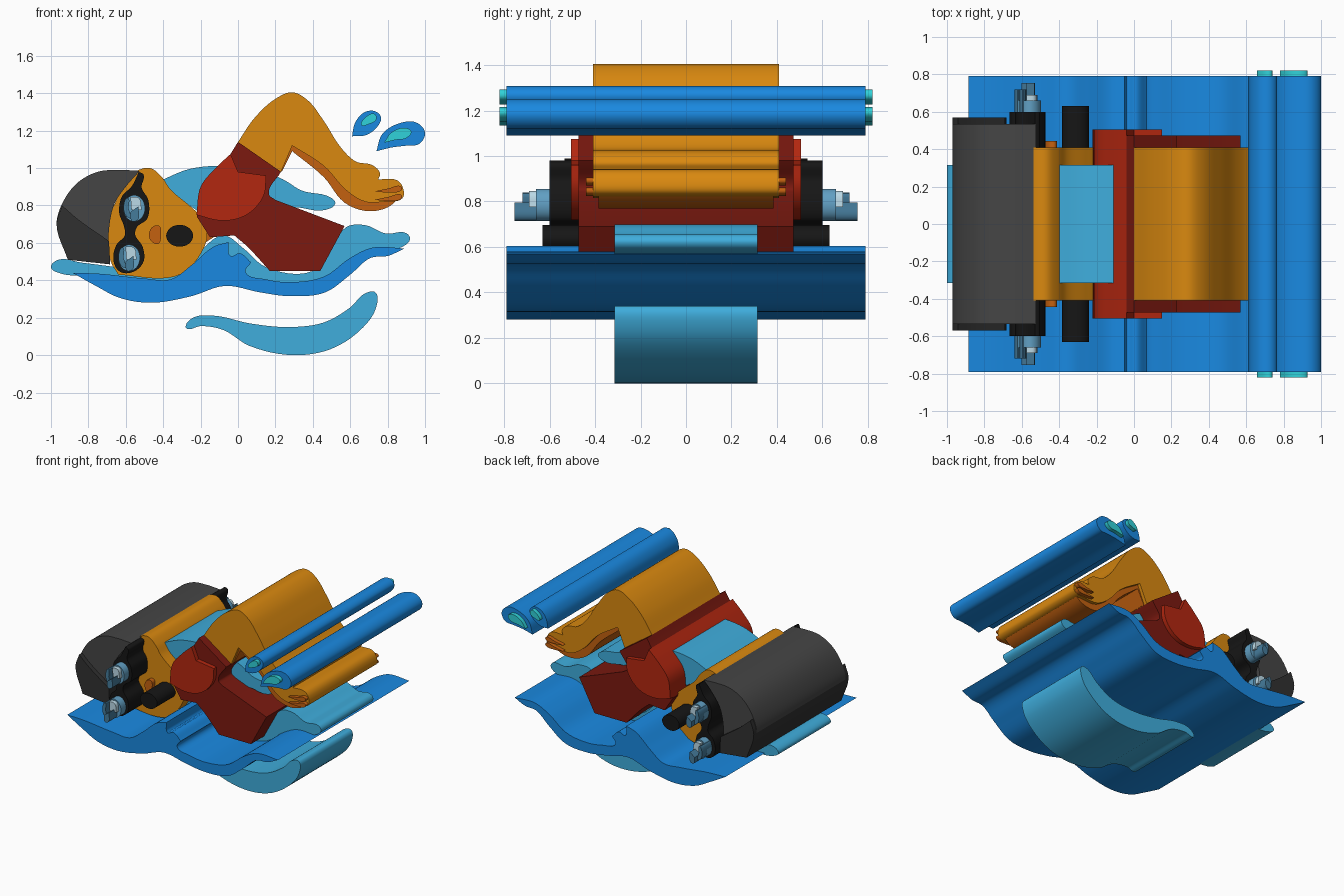
import bpy, bmesh, math
from mathutils import Vector
from mathutils.geometry import interpolate_bezier

COL = {"sky": (.05, .42, .72), "blue": (.01, .25, .75), "cyan": (.03, .65, .7),
       "skin": (.7, .25, .005), "shade": (.55, .12, .005), "red": (.45, .02, .005),
       "dark_red": (.2, .01, .005), "grey": (.06, .06, .06), "dark_grey": (.03, .03, .03),
       "black": (.008, .008, .008), "lens": (.12, .35, .55), "lens_dark": (.06, .2, .33),
       "lens_light": (.5, .7, .8)}
MATS = {}
for key, rgb in COL.items():
    MATS[key] = bpy.data.materials.new(key)
    MATS[key].diffuse_color = (*rgb, 1)
C = 1  # third value in a point marks a sharp corner


def smooth_loop(pts, steps=6):
    """Closed bezier outline through the points."""
    n = len(pts)
    P = [Vector((p[0], 0, p[1])) for p in pts]

    def tangent(i):
        if len(pts[i]) > 2:
            return None
        a, b = P[i] - P[i - 1], P[(i + 1) % n] - P[i]
        return (a.normalized() + b.normalized()).normalized()

    out = []
    for i in range(n):
        j = (i + 1) % n
        d = (P[j] - P[i]).length / 3
        ti, tj = tangent(i), tangent(j)
        if ti is None and tj is None:
            out.append(P[i])
            continue
        h1 = P[i] + ti * d if ti else P[i].lerp(P[j], 1 / 3)
        h2 = P[j] - tj * d if tj else P[j].lerp(P[i], 1 / 3)
        out += interpolate_bezier(P[i], h1, h2, P[j], steps + 1)[:-1]
    return out


def slab(name, mat, depth, pts):
    """Outline in XZ extruded from -depth to +depth along Y."""
    bm = bmesh.new()
    verts = [bm.verts.new((p.x, -depth, p.z)) for p in smooth_loop(pts)]
    face = bm.faces.new(verts)
    ext = bmesh.ops.extrude_face_region(bm, geom=[face], use_keep_orig=True)
    moved = [e for e in ext["geom"] if isinstance(e, bmesh.types.BMVert)]
    bmesh.ops.translate(bm, verts=moved, vec=(0, 2 * depth, 0))
    bmesh.ops.recalc_face_normals(bm, faces=bm.faces)
    mesh = bpy.data.meshes.new(name)
    bm.to_mesh(mesh)
    bm.free()
    ob = bpy.data.objects.new(name, mesh)
    bpy.context.collection.objects.link(ob)
    mesh.materials.append(MATS[mat])
    bpy.ops.object.select_all(action='DESELECT')
    ob.select_set(True)
    bpy.context.view_layer.objects.active = ob
    bpy.ops.object.shade_smooth_by_angle(angle=math.radians(30))
    return ob


def oval(cx, cz, rx, rz, n=8):
    return [(cx + rx * math.cos(t), cz + rz * math.sin(t))
            for t in (2 * math.pi * i / n for i in range(n))]


# Water
slab("back_wave", "sky", .315, [
    (-1, .47), (-.96, .51), (-.84, .495), (-.65, .47), (-.4, .43), (-.22, .54), (-.08, .64),
    (.03, .57), (.15, .47), (.4, .45), (.5, .57), (.58, .685), (.68, .695), (.79, .65),
    (.9, .652), (.92, .62), (.87, .575), (.73, .55), (.57, .46), (.28, .35), (0, .43),
    (-.4, .34), (-.75, .42), (-.96, .44)])
slab("front_wave", "blue", .79, [
    (-.885, .44, C), (-.74, .435), (-.5, .41), (-.36, .405), (-.25, .48), (-.13, .58),
    (-.05, .605, C), (-.04, .53), (.01, .545), (.07, .495, C), (.04, .445), (.15, .405),
    (.28, .39), (.46, .42), (.6, .52), (.72, .575), (.89, .57, C), (.8, .53), (.71, .52),
    (.6, .43), (.465, .335), (.28, .315), (.12, .335), (-.07, .37), (-.25, .315),
    (-.46, .28), (-.63, .305), (-.76, .37)])
slab("low_wave", "sky", .315, [
    (-.28, .15), (-.24, .2), (-.12, .21), (.06, .17), (.28, .15), (.46, .175), (.6, .255),
    (.68, .33), (.735, .335), (.735, .245), (.65, .13), (.49, .03), (.29, 0), (.06, .05),
    (-.08, .135), (-.2, .155), (-.27, .14)])
slab("back_splash", "sky", .315, [
    (-.41, .935, C), (-.26, .995), (-.07, 1.012), (.1, .99), (.24, .94), (.34, .88), (.5, .84),
    (.52, .81), (.46, .775), (.3, .79), (.1, .75), (-.2, .76, C), (-.34, .86)])

# Drops with highlights
slab("large_drop", "blue", .79, [
    (.74, 1.09, C), (.77, 1.18), (.85, 1.235), (.95, 1.245), (1, 1.19), (.97, 1.13),
    (.9, 1.12), (.82, 1.11)])
slab("small_drop", "blue", .79, [
    (.61, 1.17, C), (.625, 1.24), (.67, 1.295), (.73, 1.305), (.765, 1.27), (.735, 1.21),
    (.68, 1.175)])
slab("large_drop_highlight", "cyan", .82, [
    (.78, 1.135, C), (.82, 1.19), (.89, 1.215), (.927, 1.195), (.9, 1.16), (.84, 1.15)])
slab("small_drop_highlight", "cyan", .82, [
    (.66, 1.23), (.68, 1.27), (.73, 1.29), (.74, 1.26), (.7, 1.235)])

# Head
slab("face", "skin", .41, [
    (-.54, .985), (-.47, 1), (-.41, .955), (-.36, .885), (-.26, .8), (-.2, .74), (-.165, .64),
    (-.2, .54), (-.28, .45), (-.36, .415), (-.64, .43, C), (-.68, .5), (-.7, .67),
    (-.65, .83), (-.6, .92)])
slab("neck", "shade", .38, [
    (-.24, .76, C), (-.12, .66, C), (-.13, .63, C), (-.21, .58, C), (-.3, .43, C),
    (-.48, .425, C), (-.4, .5, C)])
slab("nose", "shade", .445, [
    (-.475, .655), (-.45, .69), (-.42, .69), (-.412, .64), (-.425, .595), (-.465, .61)])
slab("open_mouth", "black", .63, oval(-.312, .638, .072, .058))
slab("cap", "grey", .535, [
    (-.97, .7), (-.94, .81), (-.86, .92), (-.75, .98), (-.64, .99), (-.525, .985, C),
    (-.6, .9), (-.66, .81), (-.69, .67), (-.69, .49, C), (-.91, .51, C)])
slab("cap_side", "dark_grey", .57, [
    (-.97, .7), (-.94, .8, C), (-.86, .73), (-.69, .61, C), (-.683, .485, C), (-.91, .51, C)])

# Goggles
slab("goggle_frame", "black", .6, [
    (-.53, .98, C), (-.505, .965), (-.515, .895), (-.48, .83), (-.485, .73), (-.54, .685),
    (-.55, .645), (-.51, .58), (-.505, .5), (-.56, .445), (-.63, .445), (-.665, .5),
    (-.65, .59), (-.605, .64), (-.61, .69), (-.635, .76), (-.62, .85), (-.57, .9)])
for tag, cx, cz in (("upper", -.555, .785), ("lower", -.582, .52)):
    slab(tag + "_lens", "lens", .66, oval(cx, cz, .058, .071))
    slab(tag + "_lens_shade", "lens_dark", .72, [
        (cx - .056, cz + .02), (cx - .035, cz + .055), (cx - .03, cz, C), (cx - .01, cz - .06, C),
        (cx - .045, cz - .04)])
    slab(tag + "_lens_low_facet", "lens_dark", .755, [
        (cx - .02, cz - .02, C), (cx + .022, cz + .01, C), (cx + .02, cz - .06), (cx - .01, cz - .07)])
    slab(tag + "_lens_glint", "lens_light", .69, [
        (cx - .02, cz + .06, C), (cx + .025, cz + .055), (cx + .04, cz - .01, C), (cx - .015, cz - .01, C)])

# Suit
slab("torso", "dark_red", .472, [
    (-.22, .74, C), (-.17, .93), (-.04, 1.075, C), (0, 1.14, C), (.23, .98, C), (.165, .86),
    (.2, .83, C), (.57, .69, C), (.44, .45, C), (.17, .45, C), (.05, .58), (-.02, .64, C),
    (-.15, .63, C)])
slab("shoulder", "red", .505, [
    (-.222, .75, C), (-.2, .9), (-.12, 1), (-.04, 1.075, C), (0, .98, C), (.15, .96, C),
    (.14, .86), (.08, .775), (0, .73), (-.1, .72)])

# Raised arm and hand
slab("arm", "skin", .41, [
    (0, 1.14, C), (.09, 1.27), (.2, 1.37), (.29, 1.405), (.37, 1.365), (.46, 1.25),
    (.55, 1.11), (.63, 1.035), (.72, 1.015), (.76, .97), (.75, .94, C), (.85, .935),
    (.88, .9), (.88, .84), (.78, .82), (.68, .82), (.58, .88), (.46, 1.01), (.29, 1.12, C),
    (.23, .98, C)])
slab("arm_underside", "shade", .385, [
    (.21, .99, C), (.27, 1.14, C), (.46, 1.03), (.58, .9), (.7, .84), (.88, .86, C), (.8, .79),
    (.69, .77), (.57, .815), (.46, .95), (.29, 1.09, C), (.235, .98, C)])
for i, z in enumerate((.885, .84)):
    slab(f"finger_crease_{i + 1}", "shade", .44, [
        (.73, z - .01, C), (.8, z + .005), (.875, z + .015), (.875, z - .002), (.8, z - .015)])
